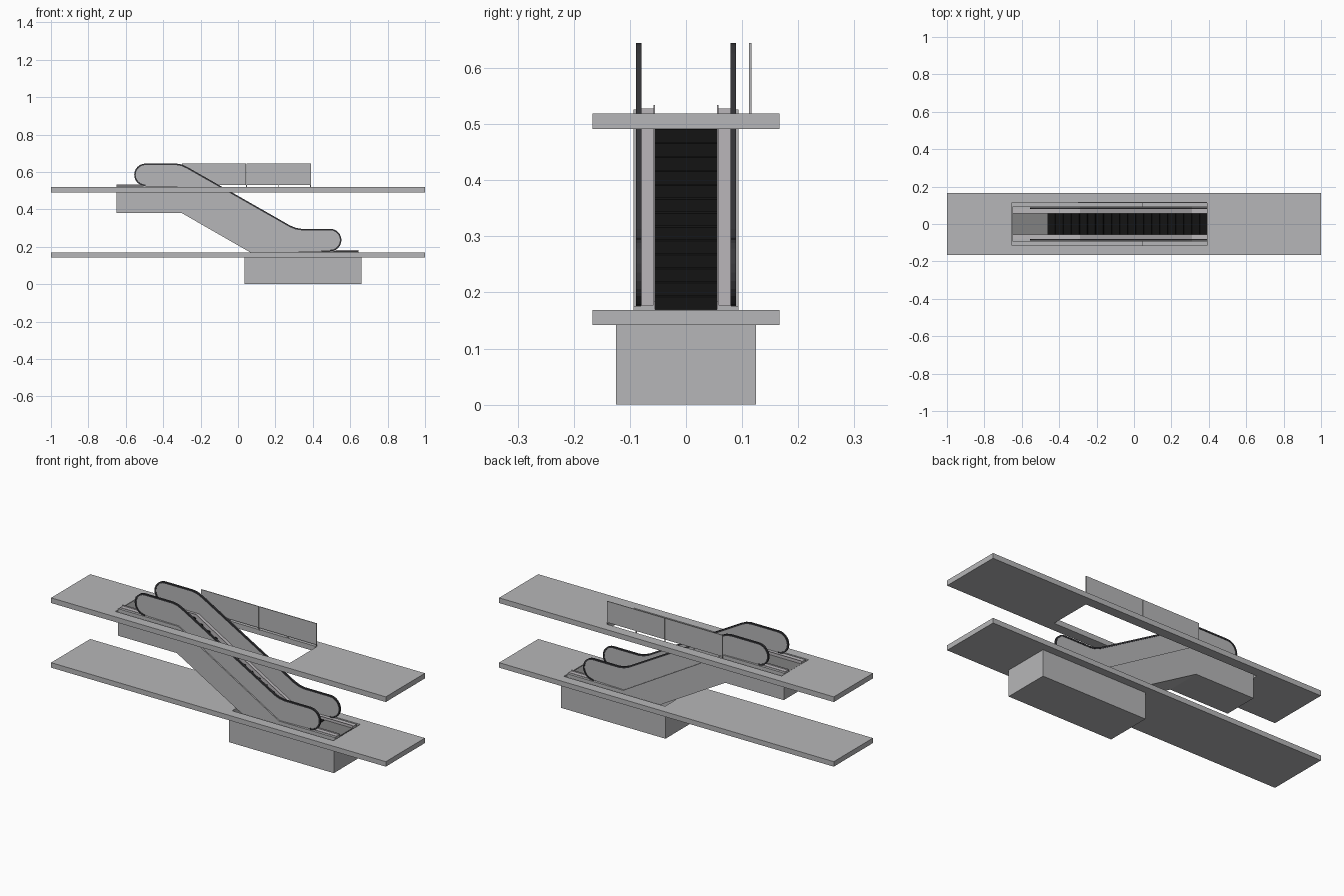
import bpy, bmesh, math

if "Cube" in bpy.data.objects:
    bpy.data.objects.remove(bpy.data.objects["Cube"])


def material(name, c):
    m = bpy.data.materials.new(name)
    m.diffuse_color = (*c, 1)
    m.use_nodes = True
    m.node_tree.nodes["Principled BSDF"].inputs["Base Color"].default_value = m.diffuse_color
    return m


GREY = material("concrete grey", (0.47, 0.47, 0.48))
LIGHT = material("brushed metal", (0.50, 0.48, 0.50))
RUBBER = material("handrail rubber", (0.04, 0.04, 0.045))
BLACK = material("step black", (0.007, 0.007, 0.007))
PLATE = material("landing plate grey", (0.22, 0.22, 0.22))


def finish(name, bm, mat):
    bmesh.ops.recalc_face_normals(bm, faces=bm.faces)
    me = bpy.data.meshes.new(name)
    bm.to_mesh(me)
    bm.free()
    me.materials.append(mat)
    ob = bpy.data.objects.new(name, me)
    bpy.context.collection.objects.link(ob)
    return ob


def add_prism(bm, pts, y0, y1):
    a = [bm.verts.new((x, y0, z)) for x, z in pts]
    b = [bm.verts.new((x, y1, z)) for x, z in pts]
    bm.faces.new(a)
    bm.faces.new(b[::-1])
    n = len(pts)
    for i in range(n):
        j = (i + 1) % n
        bm.faces.new((a[i], b[i], b[j], a[j]))


def prism(name, pts, y0, y1, mat):
    bm = bmesh.new()
    add_prism(bm, pts, y0, y1)
    return finish(name, bm, mat)


def pair(name, pts, y0, y1, mat):
    prism(name + "_back", pts, y0, y1, mat)
    prism(name + "_front", pts, -y1, -y0, mat)


def rect(x0, x1, z0, z1):
    return [(x0, z0), (x1, z0), (x1, z1), (x0, z1)]


def frame(name, outer, hole, z0, z1, mat):
    """Flat slab with a rectangular hole; rectangles are (x0, x1, half width)."""
    bm = bmesh.new()

    def ring(r, z):
        x0, x1, w = r
        return [bm.verts.new(p) for p in
                ((x0, -w, z), (x1, -w, z), (x1, w, z), (x0, w, z))]
    loops = [ring(outer, z0), ring(outer, z1), ring(hole, z1), ring(hole, z0)]
    for k in range(4):
        a, b = loops[k], loops[(k + 1) % 4]
        for i in range(4):
            j = (i + 1) % 4
            bm.faces.new((a[i], a[j], b[j], b[i]))
    return finish(name, bm, mat)


# floors and machine pit
frame("upper_floor", (-1, 1, 0.167), (-0.652, 0.39, 0.115), 0.491, 0.519, GREY)
frame("lower_floor", (-1, 1, 0.167), (0.045, 0.65, 0.115), 0.142, 0.169, GREY)
frame("pit_walls", (0.035, 0.66, 0.125), (0.045, 0.65, 0.115), 0.01, 0.142, GREY)
prism("pit_floor", rect(0.035, 0.66, 0, 0.01), -0.125, 0.125, GREY)


# truss: side casings and the tray under the steps
def band(top, bottom, x0=-0.65, x1=0.645):
    """Profile following the flat-slope-flat line, from two offsets."""
    hi, lo = 0.52, 0.17
    return [(x0, hi + bottom), (-0.30, hi + bottom), (0.31, lo + bottom),
            (x1, lo + bottom), (x1, lo + top), (0.31, lo + top),
            (-0.29, hi + top), (x0, hi + top)]


pair("truss_side", band(0.006, -0.14), 0.057, 0.094, GREY)
pair("inner_deck", band(0.008, 0.005), 0.058, 0.080, LIGHT)
pair("skirt_panel", band(0.014, -0.03), 0.0555, 0.0575, LIGHT)
prism("truss_tray", band(-0.07, -0.14), -0.057, 0.057, GREY)

# steps, sloped run with flat runs at each end
bm = bmesh.new()
N = 14
dx, dz = 0.60 / N, 0.348 / N
for i in range(-4, N + 4):
    x = -0.29 + i * dx
    z = 0.518 - dz * min(max(i + 1, 0), N)
    add_prism(bm, [(x, z - 0.035), (x + dx, z - 0.035), (x + dx, z - 0.003),
                   (x + dx - 0.003, z), (x, z)], -0.055, 0.055)
finish("steps", bm, BLACK)

# landing plates
prism("upper_landing_plate", rect(-0.65, -0.29 - 4 * dx, 0.44, 0.518), -0.056, 0.056, PLATE)
prism("lower_landing_plate", rect(0.31 + 4 * dx, 0.645, 0.09, 0.17), -0.056, 0.056, PLATE)


# balustrades with a handrail around the edge
def rail(d):
    """Handrail line moved inward by d."""
    r = 0.060 - d
    arc = [math.pi * k / 12 for k in range(13)]
    s = d * 0.27
    up = [(-0.495 - r * math.sin(a), 0.585 - r * math.cos(a)) for a in arc]
    down = [(0.493 + r * math.sin(a), 0.236 + r * math.cos(a)) for a in arc]
    bend = [(-0.33, 0.645 - d), (-0.30 - s, 0.640 - d), (-0.27 - s, 0.626 - d),
            (0.28 - s, 0.313 - d), (0.31 - s, 0.301 - d), (0.34, 0.296 - d)]
    return up + bend + down


pair("balustrade_panel", rail(0.004) + [(0.31, 0.176), (-0.29, 0.526)], 0.082, 0.087, GREY)
pair("handrail", rail(0) + rail(0.008)[::-1], 0.0795, 0.0895, RUBBER)

# guard panels with small posts along the back of the opening
for k in range(2):
    x = -0.30 + 0.345 * k
    prism(f"guard_panel_{k + 1}", rect(x + 0.001, x + 0.344, 0.530, 0.645), 0.1125, 0.1165, GREY)
for k in range(5):
    x = min(max(-0.30 + 0.1725 * k, -0.298), 0.388)
    prism(f"guard_foot_{k + 1}", rect(x - 0.002, x + 0.002, 0.515, 0.531), 0.1125, 0.1165, LIGHT)
